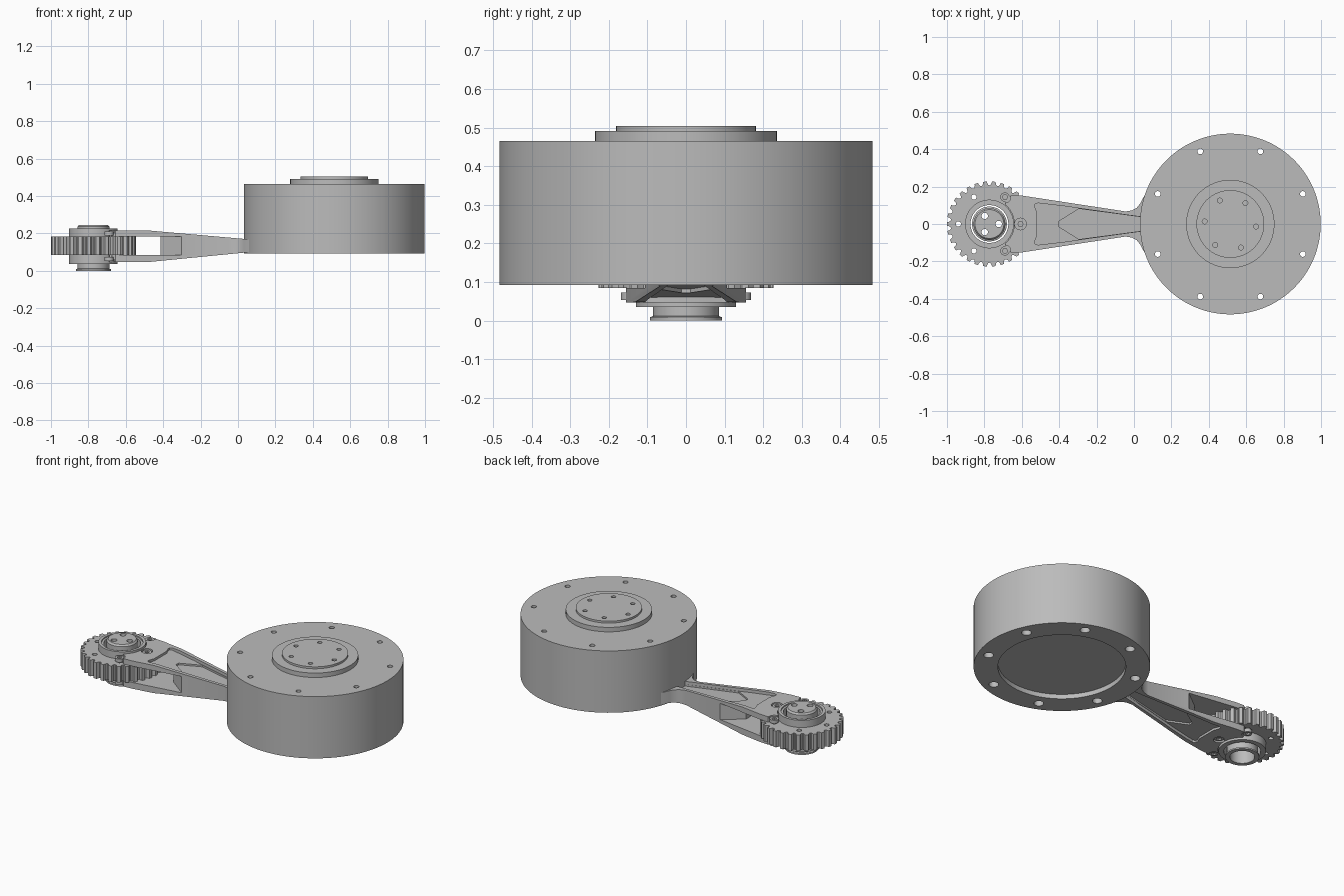
import bpy, bmesh, math
from math import cos, sin, pi, tau

if "Cube" in bpy.data.objects:
    bpy.data.objects.remove(bpy.data.objects["Cube"])

metal = bpy.data.materials.new("plain_grey")
metal.diffuse_color = (0.5, 0.5, 0.5, 1)
metal.use_nodes = True
metal.node_tree.nodes["Principled BSDF"].inputs["Base Color"].default_value = metal.diffuse_color


def make(name, bm):
    bmesh.ops.remove_doubles(bm, verts=bm.verts, dist=1e-5)
    bmesh.ops.recalc_face_normals(bm, faces=bm.faces)
    me = bpy.data.meshes.new(name)
    bm.to_mesh(me)
    bm.free()
    ob = bpy.data.objects.new(name, me)
    bpy.context.collection.objects.link(ob)
    me.materials.append(metal)
    return ob


def prism(name, pts, low, high):
    """Extrude an xy outline between two heights, constant or functions of x."""
    h = lambda f, x: f(x) if callable(f) else f
    bm = bmesh.new()
    a = [bm.verts.new((x, y, h(low, x))) for x, y in pts]
    b = [bm.verts.new((x, y, h(high, x))) for x, y in pts]
    bm.faces.new(a)
    bm.faces.new(b)
    for i in range(len(pts)):
        j = (i + 1) % len(pts)
        bm.faces.new((a[i], a[j], b[j], b[i]))
    return make(name, bm)


def circle(cx, cy, r, n=32):
    return [(cx + r * cos(tau * i / n), cy + r * sin(tau * i / n)) for i in range(n)]


def lathe(name, cx, profile, n=96):
    """Revolve an (r, z) profile; it closes on itself unless it starts on the axis."""
    bm = bmesh.new()
    rings = [[bm.verts.new((cx + r * cos(tau * i / n), r * sin(tau * i / n), z))
              for i in range(n)] for r, z in profile]
    pairs = list(zip(rings, rings[1:]))
    if profile[0][0] > 0:
        pairs.append((rings[-1], rings[0]))
    for p, q in pairs:
        for i in range(n):
            j = (i + 1) % n
            bm.faces.new((p[i], p[j], q[j], q[i]))
    return make(name, bm)


def combine(ob, others, op='DIFFERENCE'):
    bpy.context.view_layer.objects.active = ob
    for other in others:
        m = ob.modifiers.new("cut", 'BOOLEAN')
        m.object, m.operation, m.solver = other, op, 'EXACT'
        bpy.ops.object.modifier_apply(modifier=m.name)
        bpy.data.objects.remove(other)


def bolt_circle(cx, rad, r, n, start, z0, z1):
    return [prism("cutter", circle(cx + rad * cos(start + tau * k / n),
                                   rad * sin(start + tau * k / n), r, 24), z0, z1)
            for k in range(n)]


def mirrored(half):
    return half + [(x, -y) for x, y in reversed(half)]


DX, GX = 0.515, -0.773   # drum and gear axes

# Drum with shallow recess below, counterbored rim holes
drum = lathe("drum_housing", DX, [(0, 0.12), (0.35, 0.12), (0.35, 0.092), (0.483, 0.092),
                                  (0.483, 0.465), (0, 0.465)], 128)
combine(drum, bolt_circle(DX, 0.42, 0.015, 8, pi / 8, 0.0, 0.6)
        + bolt_circle(DX, 0.42, 0.027, 8, pi / 8, 0.0, 0.17))

# Output flange on top
flange = lathe("output_flange", DX, [(0, 0.46), (0.236, 0.46), (0.236, 0.492), (0.181, 0.492),
                                     (0.181, 0.504), (0, 0.504)])
combine(flange, bolt_circle(DX, 0.138, 0.013, 6, -0.1, 0.475, 0.6))

# Tapered arm: plan outline intersected with the side profile
top = lambda x: 0.215 - (x + 0.47) * 0.088
bot = lambda x: 0.048 + (x + 0.47) * 0.098
plan = mirrored([(0.1, 0.19), (0.06, 0.16), (0.032, 0.108), (0.015, 0.087), (-0.01, 0.073),
                 (-0.045, 0.067), (-0.6, 0.152), (-0.655, 0.155), (-0.685, 0.135),
                 (-0.69, 0.10)])
arm = prism("fork_arm", plan, 0.0, 0.3)
side = prism("cutter", [(0.2, top(0.2)), (-0.47, 0.215), (-0.8, 0.215),
                        (-0.8, 0.046), (-0.47, 0.048), (0.2, bot(0.2))], -0.4, 0.4)
for v in side.data.vertices:
    v.co = (v.co.x, v.co.z, v.co.y)
side.data.flip_normals()
combine(arm, [side], 'INTERSECT')

# Fork slot with a pointed web, bore around the hub, pockets in both plates
slot = mirrored([(-1.1, 0.3), (-0.3, 0.3), (-0.3, 0.108), (-0.415, 0.02)])
pocket = mirrored([(0.06, 0.035), (-0.29, 0.083), (-0.36, 0.094), (-0.515, 0.112),
                   (-0.53, 0.105), (-0.53, 0.09), (-0.518, 0.06)])
wedge = mirrored([(0.06, 0.034), (-0.295, 0.081), (-0.405, 0.012)])
cuts = [prism("cutter", slot, 0.085, 0.183),
        prism("cutter", circle(GX, 0, 0.133, 64), -0.1, 0.4)]
for pts, d in ((pocket, 0.018), (wedge, 0.028)):
    cuts.append(prism("cutter", pts, lambda x: top(x) - d, 0.3))
    cuts.append(prism("cutter", pts, -0.1, lambda x: bot(x) + d))
for k in (-1, 0, 1):
    x, y = GX + 0.166 * cos(k * pi / 3), 0.166 * sin(k * pi / 3)
    cuts.append(prism("cutter", circle(x, y, 0.031), 0.203, 0.3))
    cuts.append(prism("cutter", circle(x, y, 0.031), -0.1, 0.06))
    cuts.append(prism("cutter", circle(x, y, 0.016), -0.2, 0.4))
combine(arm, cuts)

# Screw heads with sockets, above and below
for k in (-1, 0, 1):
    x, y = GX + 0.166 * cos(k * pi / 3), 0.166 * sin(k * pi / 3)
    for z0, z1, c0, c1 in ((0.19, 0.21, 0.2, 0.3), (0.053, 0.073, -0.1, 0.063)):
        screw = prism("fork_screw", circle(x, y, 0.025), z0, z1)
        combine(screw, [prism("cutter", circle(x, y, 0.014, 6), c0, c1)])

# Toothed wheel with rounded notches
teeth, outline = 30, []
for t in range(teeth):
    for u, d in ((-0.5, 0), (-0.3, 0), (-0.25, 0.009), (-0.15, 0.018), (0, 0.021),
                 (0.15, 0.018), (0.25, 0.009), (0.3, 0)):
        a = tau * (t + 0.5 + u) / teeth
        outline.append((GX + (0.2275 - d) * cos(a), (0.2275 - d) * sin(a)))
gear = prism("toothed_wheel", outline, 0.085, 0.183)
combine(gear, [prism("cutter", circle(GX, 0, 0.12, 64), 0, 0.3)]
        + bolt_circle(GX, 0.166, 0.014, 6, 0, 0, 0.3))

# Bearing ring fixed in the wheel
lathe("bearing_ring", GX, [(0.101, 0.036), (0.13, 0.036), (0.13, 0.226), (0.113, 0.226),
                           (0.113, 0.218), (0.101, 0.218)])

# Hollow hub with end flange, capped on top with three through holes
hub = lathe("hub_shaft", GX, [(0, 0.19), (0.068, 0.19), (0.068, 0.0), (0.093, 0.0),
                              (0.093, 0.009), (0.085, 0.012), (0.085, 0.236),
                              (0.077, 0.246), (0, 0.246)])
combine(hub, bolt_circle(GX, 0.05, 0.017, 3, 0, 0.1, 0.4))

# Smooth round walls, crisp edges
bpy.ops.object.select_all(action='DESELECT')
for ob in bpy.context.scene.objects:
    ob.select_set(True)
    bpy.context.view_layer.objects.active = ob
bpy.ops.object.shade_smooth_by_angle(angle=math.radians(30))
